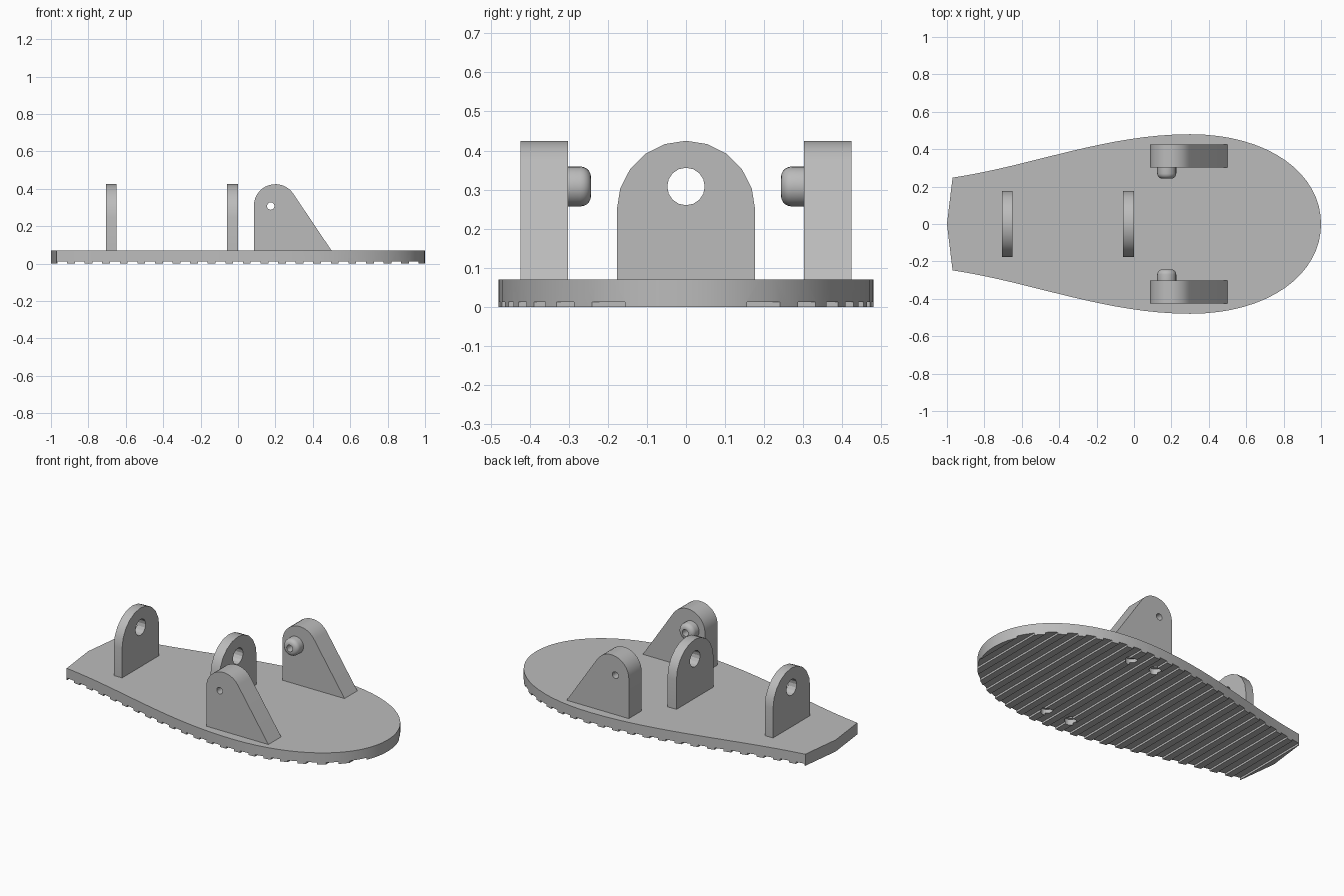
import bpy, bmesh
from math import sin, cos, pi, radians, atan2, acos, hypot
from mathutils import Vector, Matrix
from mathutils.geometry import interpolate_bezier

cube = bpy.data.objects.get("Cube")
if cube:
    bpy.data.objects.remove(cube)

GREY = 0.5
grey = bpy.data.materials.new("plain_grey")
grey.use_nodes = True
grey.diffuse_color = (GREY, GREY, GREY, 1)
grey.node_tree.nodes["Principled BSDF"].inputs["Base Color"].default_value = (GREY, GREY, GREY, 1)


def finish(name, bm):
    bmesh.ops.recalc_face_normals(bm, faces=bm.faces)
    mesh = bpy.data.meshes.new(name)
    bm.to_mesh(mesh)
    bm.free()
    mesh.materials.append(grey)
    obj = bpy.data.objects.new(name, mesh)
    bpy.context.collection.objects.link(obj)
    return obj


def prism(name, points, depth):
    """Extrude a closed outline of 3D points along a vector."""
    bm = bmesh.new()
    face = bm.faces.new([bm.verts.new(p) for p in points])
    ext = bmesh.ops.extrude_face_region(bm, geom=[face], use_keep_orig=True)
    moved = [g for g in ext["geom"] if isinstance(g, bmesh.types.BMVert)]
    bmesh.ops.translate(bm, verts=moved, vec=depth)
    return finish(name, bm)


def add_cylinder(bm, centre, radius, depth, turn, sides=24):
    bmesh.ops.create_cone(bm, cap_ends=True, segments=sides, radius1=radius, radius2=radius,
                          depth=depth, matrix=Matrix.Translation(centre) @ turn)


def cut(obj, cutter):
    cutter.hide_render = True
    cutter.hide_viewport = True
    mod = obj.modifiers.new("cut", "BOOLEAN")
    mod.operation = "DIFFERENCE"
    mod.solver = "EXACT"
    mod.object = cutter


def mirror_y(obj):
    mod = obj.modifiers.new("mirror", "MIRROR")
    mod.use_axis = (False, True, False)


def smooth(obj, angle=30):
    bpy.ops.object.select_all(action="DESELECT")
    obj.select_set(True)
    bpy.context.view_layer.objects.active = obj
    bpy.ops.object.shade_smooth_by_angle(angle=radians(angle))


PLATE_TOP, TREAD = 0.07, 0.012
UPRIGHT = Matrix.Identity(4)
ALONG_X = Matrix.Rotation(pi / 2, 4, "Y")
ALONG_Y = Matrix.Rotation(pi / 2, 4, "X")

# Sole plate: half outline from two curves, mirrored, with a blunt pointed tail
tail = [Vector(p) for p in ((-0.97, 0.248, 0), (-0.55, 0.31, 0), (-0.15, 0.48, 0), (0.3, 0.48, 0))]
nose = [Vector(p) for p in ((0.3, 0.48, 0), (0.72, 0.48, 0), (1, 0.27, 0), (1, 0, 0))]
half = interpolate_bezier(*tail, 17)[:-1] + interpolate_bezier(*nose, 17)
other = [Vector((p.x, -p.y, 0)) for p in reversed(half[:-1])]
plate = prism("sole_plate", half + other + [Vector((-1, 0, 0))], (0, 0, PLATE_TOP))

# Tread grooves across the underside
bm = bmesh.new()
for i in range(-10, 11):
    bmesh.ops.create_cube(bm, size=1, matrix=Matrix.Translation((i * 0.094, 0, 0))
                          @ Matrix.Diagonal((0.052, 1.2, 2 * TREAD, 1)))
cut(plate, finish("groove_cutter", bm))

# Counterbored screw holes under the side brackets
for name, radius, top in (("counterbore_cutter", 0.034, 0.035), ("screw_cutter", 0.016, 0.06)):
    bm = bmesh.new()
    for x in (0.15, 0.32):
        for y in (-0.36, 0.36):
            add_cylinder(bm, (x, y, top - 0.1), radius, 0.2, UPRIGHT)
    cut(plate, finish(name, bm))
smooth(plate)

# Upright centre lugs with round tops and axle holes
R = 0.177
Z_ARC = 0.425 - R
bm = bmesh.new()
add_cylinder(bm, (-0.35, 0, 0.308), 0.048, 1.2, ALONG_X, 16)
axle_cutter = finish("axle_cutter", bm)
for name, x, width in (("rear_lug", -0.705, 0.055), ("middle_lug", -0.06, 0.06)):
    arc = [(x, R * cos(pi * k / 10), Z_ARC + R * sin(pi * k / 10)) for k in range(11)]
    lug = prism(name, [(x, R, PLATE_TOP)] + arc + [(x, -R, PLATE_TOP)], (width, 0, 0))
    cut(lug, axle_cutter)
    smooth(lug)

# Side brackets: vertical rear edge, round top, sloped front edge tangent to the arc
CX, CZ, CR, FOOT = 0.2, 0.31, 0.115, 0.5
dx, dz = FOOT - CX, PLATE_TOP - CZ
start = atan2(dz, dx) + acos(CR / hypot(dx, dz))
steps = 14
arc = [start + (pi - start) * k / steps for k in range(steps + 1)]
outline = [(FOOT, 0.302, PLATE_TOP)]
outline += [(CX + CR * cos(a), 0.302, CZ + CR * sin(a)) for a in arc]
outline += [(CX - CR, 0.302, PLATE_TOP)]
bracket = prism("side_brackets", outline, (0, 0.122, 0))
bm = bmesh.new()
add_cylinder(bm, (0.175, 0.36, 0.308), 0.02, 0.4, ALONG_Y)
cut(bracket, finish("pin_hole_cutter", bm))
mirror_y(bracket)
smooth(bracket)

# Hollow pivot pins with rounded inner ends, turned from a small profile
PX, PZ, PR, ROUND = 0.175, 0.308, 0.051, 0.027
profile = [(0.02, 0.302), (PR, 0.302)]
for k in range(6):
    a = pi / 2 * k / 5
    profile.append((PR - ROUND + ROUND * cos(a), 0.243 + ROUND - ROUND * sin(a)))
profile.append((0.02, 0.243))
bm = bmesh.new()
verts = [bm.verts.new((PX + r, y, PZ)) for r, y in profile]
edges = [bm.edges.new((a, b)) for a, b in zip(verts, verts[1:] + verts[:1])]
bmesh.ops.spin(bm, geom=verts + edges, cent=(PX, 0, PZ), axis=(0, 1, 0), angle=2 * pi,
               steps=24, use_merge=True)
bmesh.ops.remove_doubles(bm, verts=bm.verts, dist=0.0001)
pins = finish("pivot_pins", bm)
mirror_y(pins)
smooth(pins, 40)
